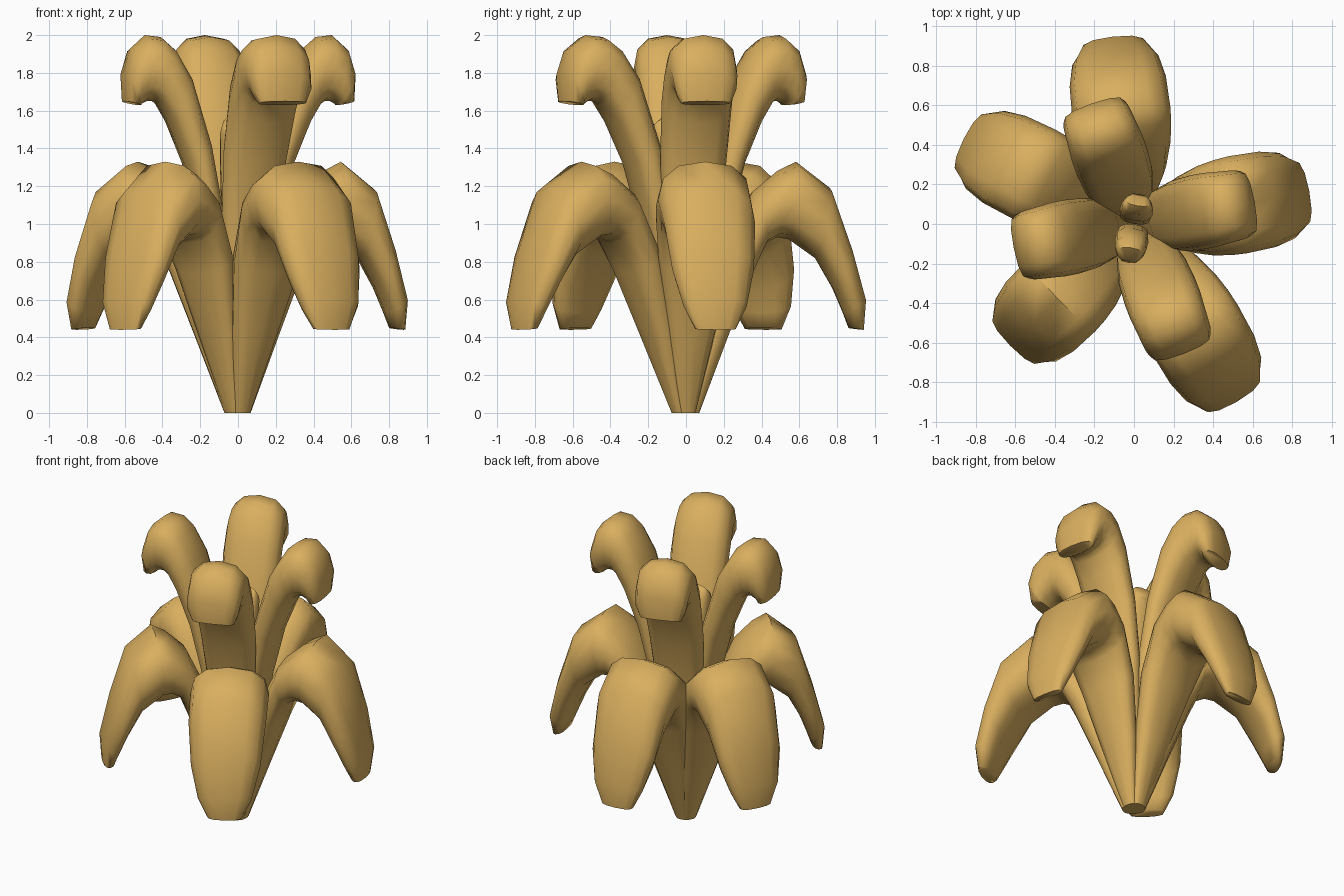
import bpy, bmesh, math

gold = bpy.data.materials.new("golden_leaf")
gold.diffuse_color = (0.70, 0.43, 0.115, 1)

# Leaf stations: upper/inner-side (r, z), under/outer-side (r, z), half width
LOWER = [
    (0.00, 0.00, 0.07, 0.00, 0.045), (0.09, 0.45, 0.22, 0.40, 0.13),
    (0.19, 0.85, 0.35, 0.74, 0.195), (0.35, 1.17, 0.42, 0.90, 0.23),
    (0.48, 1.28, 0.48, 0.93, 0.245), (0.58, 1.33, 0.54, 0.92, 0.25),
    (0.76, 1.19, 0.68, 0.82, 0.245), (0.87, 0.87, 0.78, 0.65, 0.22),
    (0.945, 0.60, 0.83, 0.53, 0.17), (0.935, 0.44, 0.86, 0.45, 0.11)]
UPPER = [
    (0.00, 0.00, 0.06, 0.00, 0.04), (0.03, 0.50, 0.14, 0.50, 0.11),
    (0.08, 1.00, 0.22, 1.00, 0.155), (0.16, 1.42, 0.30, 1.32, 0.18),
    (0.27, 1.78, 0.39, 1.53, 0.19), (0.36, 1.93, 0.45, 1.63, 0.19),
    (0.43, 1.99, 0.48, 1.65, 0.185), (0.52, 2.00, 0.51, 1.65, 0.18),
    (0.60, 1.93, 0.53, 1.64, 0.175), (0.64, 1.80, 0.55, 1.63, 0.165),
    (0.635, 1.65, 0.55, 1.63, 0.135)]
BUD = [
    (0.00, 0.50, 0.06, 0.50, 0.05), (0.00, 1.00, 0.10, 1.00, 0.08),
    (0.02, 1.35, 0.13, 1.30, 0.085), (0.06, 1.53, 0.16, 1.42, 0.08),
    (0.11, 1.57, 0.17, 1.46, 0.065), (0.16, 1.52, 0.18, 1.47, 0.04)]


def leaf(name, stations, angle, reach, n=12):
    """Loft rounded cross-sections along a bent leaf, capped at both ends."""
    ca, sa = math.cos(math.radians(angle)), math.sin(math.radians(angle))
    soft = lambda v: math.copysign(abs(v) ** 0.8, v)
    bm = bmesh.new()
    rings = []
    for ra, za, rb, zb, hw in stations:
        ring = []
        for i in range(n):
            t = 2 * math.pi * i / n
            k = (1 + soft(math.cos(t))) / 2
            r = (rb + (ra - rb) * k) * reach
            z = zb + (za - zb) * k
            w = hw * soft(math.sin(t))
            ring.append(bm.verts.new((r * ca - w * sa, r * sa + w * ca, z)))
        rings.append(ring)
    for a, b in zip(rings, rings[1:]):
        for i in range(n):
            j = (i + 1) % n
            bm.faces.new((a[i], a[j], b[j], b[i]))
    bm.faces.new(rings[0])
    bm.faces.new(rings[-1])
    bmesh.ops.recalc_face_normals(bm, faces=bm.faces)
    me = bpy.data.meshes.new(name)
    bm.to_mesh(me)
    bm.free()
    me.materials.append(gold)
    ob = bpy.data.objects.new(name, me)
    bpy.context.collection.objects.link(ob)
    bpy.ops.object.select_all(action='DESELECT')
    ob.select_set(True)
    bpy.context.view_layer.objects.active = ob
    bpy.ops.object.shade_smooth_by_angle(angle=math.radians(65))


# Drooping outer leaves
for i, (ang, reach) in enumerate([(96.5, 1.01), (10.5, 0.955), (-60, 1.10), (224.5, 0.93), (153.5, 1.02)]):
    leaf(f"outer_leaf_{i + 1}", LOWER, ang, reach)
# Tall inner leaves with curled heads
for i, (ang, reach) in enumerate([(109.5, 1.01), (10.5, 0.97), (-69, 1.10), (191.5, 0.97)]):
    leaf(f"inner_leaf_{i + 1}", UPPER, ang, reach)
# Small central shoots
for i, (ang, reach) in enumerate([(80, 0.85), (262, 1.1)]):
    leaf(f"centre_shoot_{i + 1}", BUD, ang, reach)
